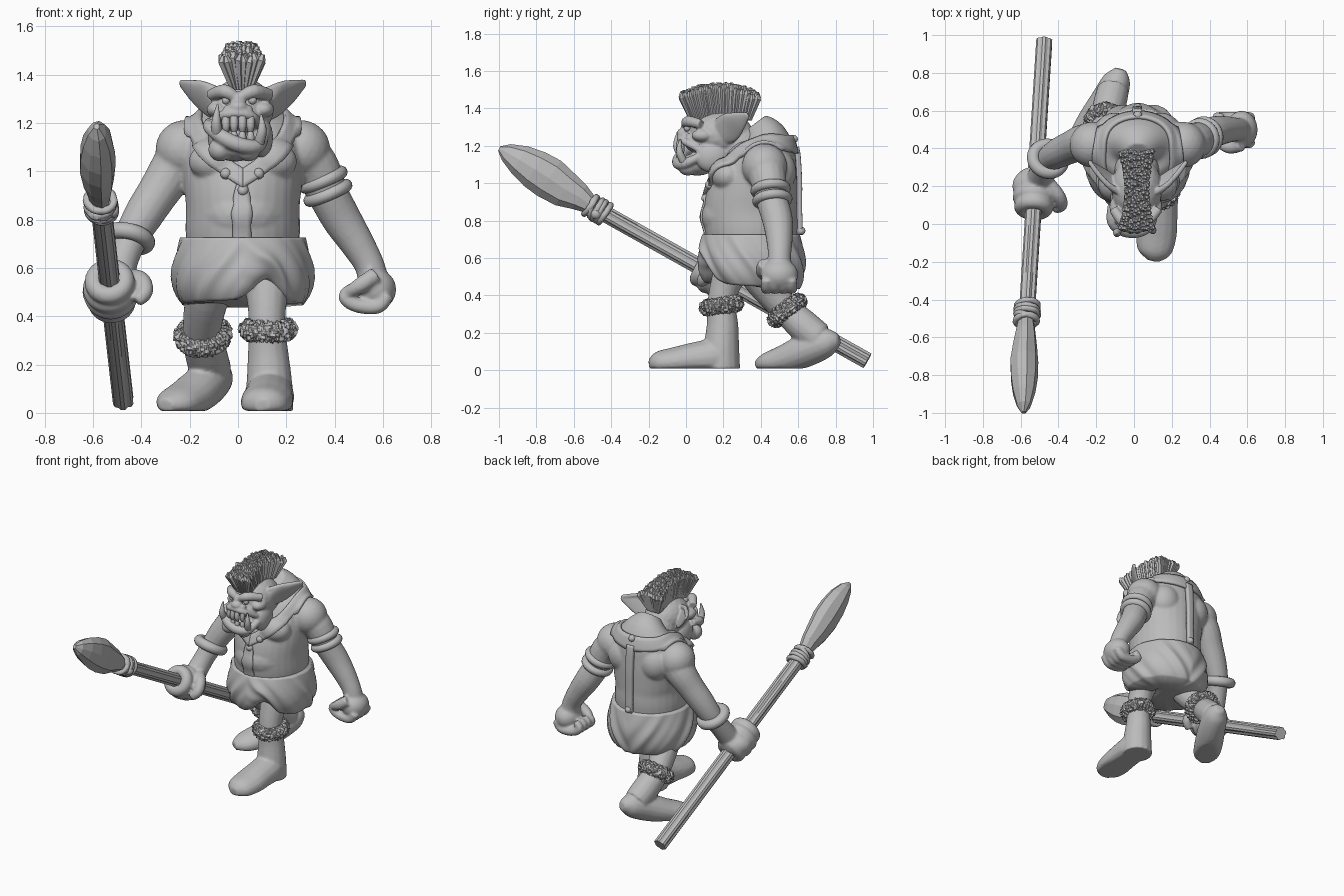
import bpy, bmesh, math, random
from mathutils import Vector, Matrix

random.seed(4)
cube = bpy.data.objects.get("Cube")
if cube:
    bpy.data.objects.remove(cube)

clay = bpy.data.materials.new("clay_grey")
clay.use_nodes = True
clay.diffuse_color = (.5, .5, .5, 1)
clay.node_tree.nodes["Principled BSDF"].inputs["Base Color"].default_value = clay.diffuse_color
MID = .02  # the body's own centre line in x


def spline(points, steps):
    """Smooth path through points of any dimension."""
    path = []
    last = len(points) - 1
    for i in range(last):
        a, b, c, d = (points[min(max(i + o, 0), last)] for o in (-1, 0, 1, 2))
        for j in range(steps):
            t = j / steps
            path.append([q + .5 * t * (r - p + t * (2 * p - 5 * q + 4 * r - s + t * (3 * (q - r) + s - p)))
                         for p, q, r, s in zip(a, b, c, d)])
    path.append(list(points[-1]))
    return path


def skin(bm, rings, closed=False):
    """Join rings of points with quads; cap the ends of open shapes."""
    rows = [[bm.verts.new(p) for p in ring] for ring in rings]
    n = len(rows[0])
    pairs = list(zip(rows, rows[1:])) + ([(rows[-1], rows[0])] if closed else [])
    for lower, upper in pairs:
        for i in range(n):
            bm.faces.new((lower[i], lower[(i + 1) % n], upper[(i + 1) % n], upper[i]))
    if not closed:
        bm.faces.new(rows[0][::-1])
        bm.faces.new(rows[-1])


def sweep(bm, points, n=16, steps=4, groove=0):
    """Tube along points (x, y, z, radius[, second radius])."""
    path = spline([p if len(p) == 5 else (*p, p[3]) for p in points], steps)
    side, rings = Vector((1, 0, 0)), []
    for i, (x, y, z, ru, rv) in enumerate(path):
        tangent = (Vector(path[min(i + 1, len(path) - 1)][:3]) - Vector(path[max(i - 1, 0)][:3])).normalized()
        if abs(tangent.dot(side)) > .98:
            side = Vector((0, 1, 0))
        side = (side - tangent * tangent.dot(side)).normalized()
        up = tangent.cross(side)
        ring = []
        for k in range(n):
            a = math.tau * k / n
            f = 1 - groove * (k % 3 == 0) * random.uniform(.5, 1)
            ring.append(Vector((x, y, z)) + side * (math.cos(a) * abs(ru) * f) + up * (math.sin(a) * abs(rv) * f))
        rings.append(ring)
    skin(bm, rings)


def blob(bm, centre, size, detail=3):
    size = size if isinstance(size, tuple) else (size,) * 3
    matrix = Matrix.Translation(centre) @ Matrix.Diagonal((*size, 1))
    bmesh.ops.create_icosphere(bm, subdivisions=detail, radius=1, matrix=matrix)


def ring(bm, centre, axis, big, small, rough=0, n=32, m=12):
    turn = Vector(axis).to_track_quat('Z', 'Y')
    rings = []
    for i in range(n):
        a = math.tau * i / n
        row = []
        for j in range(m):
            b, r = math.tau * j / m, small + random.uniform(-rough, rough)
            w = big + r * math.cos(b)
            row.append(Vector(centre) + turn @ Vector((w * math.cos(a), w * math.sin(a), r * math.sin(b))))
        rings.append(row)
    skin(bm, rings, closed=True)


def finish(name, bm, smooth=True, voxel=0):
    bmesh.ops.recalc_face_normals(bm, faces=bm.faces[:])
    mesh = bpy.data.meshes.new(name)
    bm.to_mesh(mesh)
    bm.free()
    mesh.materials.append(clay)
    for face in mesh.polygons:
        face.use_smooth = smooth
    obj = bpy.data.objects.new(name, mesh)
    bpy.context.scene.collection.objects.link(obj)
    if voxel:
        remesh = obj.modifiers.new("fuse", 'REMESH')
        remesh.mode, remesh.voxel_size, remesh.use_smooth_shade = 'VOXEL', voxel, True
        relax = obj.modifiers.new("relax", 'SMOOTH')
        relax.factor, relax.iterations = .5, 5
    return obj


def ribbon(name, edge_a, edge_b, target, thick):
    """Leather band between two edges, laid on the body."""
    bm = bmesh.new()
    rows = []
    for a, b in zip(spline(edge_a, 8), spline(edge_b, 8)):
        rows.append([bm.verts.new(Vector(a).lerp(Vector(b), i / 4)) for i in range(5)])
    for low, high in zip(rows, rows[1:]):
        for i in range(4):
            bm.faces.new((low[i], low[i + 1], high[i + 1], high[i]))
    obj = finish(name, bm)
    wrap = obj.modifiers.new("lay_on", 'SHRINKWRAP')
    wrap.target, wrap.wrap_mode, wrap.offset = target, 'ABOVE_SURFACE', thick * .4
    obj.modifiers.new("leather", 'SOLIDIFY').thickness = thick
    obj.modifiers["leather"].offset = 0


# Body: torso, muscles, limbs, fused into one skin
body = bmesh.new()
sweep(body, [(MID, .35, .52, .2, .2), (MID, .35, .72, .235, .245), (MID, .345, .85, .235, .25),
             (MID, .36, .95, .245, .24), (MID, .39, 1.08, .25, .21), (MID, .415, 1.19, .22, .17),
             (MID, .41, 1.26, .15, .12), (MID, .37, 1.32, .07, .07)], n=32)
blob(body, (MID, .26, .82), (.19, .18, .14))
for s in (-1, 1):
    blob(body, (MID + s * .11, .225, 1.04), (.115, .09, .085))
    blob(body, (MID + s * .12, .49, 1.06), (.11, .1, .12))
    blob(body, (MID + s * .24, .42, 1.09), .122)
# left arm and fist
sweep(body, [(.24, .42, 1.09, .115), (.32, .44, 1.02, .098), (.37, .46, .91, .086), (.43, .49, .8, .082),
             (.5, .5, .69, .07), (.548, .5, .6, .062), (.565, .5, .5, .07)])
blob(body, (.57, .5, .51), (.085, .1, .085))
for i in range(4):
    y = .43 + i * .045
    sweep(body, [(.62, y, .49, .028), (.58, y, .44, .03), (.49, y, .445, .03), (.44, y, .48, .027), (.47, y, .52, .02)])
sweep(body, [(.57, .42, .57, .035), (.51, .405, .53, .034), (.46, .42, .5, .026)])
# right arm and gripping hand
sweep(body, [(-.2, .42, 1.09, .115), (-.265, .43, 1.01, .1), (-.325, .41, .92, .088), (-.39, .38, .82, .082),
             (-.44, .35, .73, .072), (-.475, .3, .64, .066), (-.5, .24, .55, .07)])
blob(body, (-.53, .2, .5), (.115, .1, .085))
shaft_start, shaft_end = Vector((-.57, -.52, .885)), Vector((-.475, .97, .05))
shaft_axis = (shaft_end - shaft_start).normalized()
for i in range(4):
    ring(body, shaft_start + shaft_axis * (.7 + .055 * i), shaft_axis, .062 + .014 * math.sin(i + .2), .04)
sweep(body, [(-.46, .22, .56, .04), (-.4, .15, .55, .036), (-.385, .1, .5, .034), (-.42, .08, .46, .026)])
# left leg stands in front, right leg pushes off behind
sweep(body, [(.12, .28, .6, .12), (.12, .22, .48, .086), (.12, .19, .36, .076), (.125, .195, .24, .085),
             (.13, .19, .12, .095), (.13, .19, .0, .1)])
sweep(body, [(.13, .24, .06, .06, .07), (.13, .17, .07, .1, .1), (.126, .05, .06, .105, .09),
             (.118, -.06, .045, .108, .078), (.108, -.15, .035, .088, .065), (.1, -.195, .03, .03, .03)])
sweep(body, [(-.1, .35, .6, .12), (-.13, .41, .47, .092), (-.15, .53, .33, .08), (-.13, .63, .235, .088),
             (-.11, .71, .17, .085)])
sweep(body, [(-.07, .82, .16, .03), (-.09, .76, .15, .075), (-.14, .65, .11, .092, .09), (-.21, .53, .06, .097, .078),
             (-.265, .44, .04, .085, .058), (-.3, .385, .03, .035, .03)])
for v in body.verts:
    v.co.z = max(v.co.z, .008)
body = finish("body", body, voxel=.009)

# Head with brow, muzzle, square jaw and broad pointed ears
head = bmesh.new()
for centre, size in [((.015, .19, 1.26), (.135, .17, .125)), ((.015, .28, 1.2), (.12, .14, .12)),
                     ((.005, .07, 1.22), (.095, .08, .06)), ((-.01, .06, 1.1), (.1, .1, .06)),
                     ((0, -.015, 1.265), (.04, .035, .03)), ((0, .01, 1.29), (.025, .04, .04))]:
    blob(head, centre, size)
for s in (-1, 1):
    blob(head, (.01 + s * .085, .14, 1.14), (.05, .09, .085))
    blob(head, (-.015 + s * .058, .01, 1.09), (.05, .055, .05))
    blob(head, (.01 + s * .095, .09, 1.255), (.045, .06, .035))
    blob(head, (s * .04, -.005, 1.255), (.022, .025, .02))
    sweep(head, [(s * .01, .0, 1.305, .022), (.005 + s * .06, .01, 1.33, .03), (.01 + s * .12, .08, 1.315, .025)])
    sweep(head, [(MID + s * .1, .19, 1.26, .03, .065), (MID + s * .15, .23, 1.29, .018, .075),
                 (MID + s * .21, .28, 1.33, .014, .053), (MID + s * .258, .33, 1.365, .009, .018)])
    sweep(head, [(MID + s * .1, .17, 1.33, .018), (MID + s * .17, .22, 1.36, .015), (MID + s * .255, .33, 1.37, .01)])
# lower and upper lips
sweep(head, [(-.12, .1, 1.2, .02), (-.115, .01, 1.18, .028), (-.055, -.035, 1.135, .032), (.02, -.04, 1.105, .032),
             (.085, -.005, 1.105, .028), (.11, .09, 1.15, .02)])
sweep(head, [(-.1, .07, 1.19, .018), (-.065, -.01, 1.23, .02), (0, -.03, 1.24, .02), (.06, -.01, 1.225, .02),
             (.1, .07, 1.18, .018)])
finish("head", head, voxel=.006)

face = bmesh.new()
for s in (-1, 1):
    blob(face, (.005 + s * .055, .006, 1.293), .018, 2)
finish("eyes", face)

# Two tusks, then rows of broad teeth from both jaws
teeth = bmesh.new()
sweep(teeth, [(-.085, -.02, 1.14, .022), (-.09, -.05, 1.2, .02), (-.085, -.045, 1.275, .004)], n=10)
sweep(teeth, [(.085, -.01, 1.11, .022), (.1, -.035, 1.17, .019), (.095, -.03, 1.235, .004)], n=10)
for i in range(4):
    x = -.05 + i * .034
    y = -.033 + 5 * x * x
    sweep(teeth, [(x, y, 1.225, .017), (x, y - .006, 1.19, .017), (x, y, 1.165, .012)], n=8)
    sweep(teeth, [(x, y, 1.12, .017), (x, y - .004, 1.145, .016), (x, y, 1.17, .008)], n=8)
finish("teeth", teeth)

# Crest of stiff hair, fanned from the scalp
hair = bmesh.new()
for i in range(22):
    s = i / 10.5 - 1
    for j in range(8):
        w = (j - 3.5) / 3.5
        spread = .052 + .03 * s * s
        top = 1.462 + .048 * (1 - s * s) - .01 * w * w + random.uniform(-.012, .012)
        x, y = .015 + w * spread, .178 + s * .2 + random.uniform(-.008, .008)
        sweep(hair, [(.015 + w * .036, .185 + s * .155, 1.34, .013), (x, y, top, .018),
                     (x + random.uniform(-.01, .01), y, top + .022, .008)], n=5, steps=1)
finish("hair_crest", hair, smooth=False)

# Draped loincloth: folds slant away from the front, the hem tucks under
cloth = bmesh.new()
rows = []
for i in range(24):
    t, row = min(1, i / 22), []
    for k in range(128):
        a = math.tau * k / 128 - math.pi
        away = abs((a + 1.5 * math.pi) % math.tau - math.pi)
        hem = .45 - .015 * math.sin(a) + .09 * math.exp(-((a + 1.15) / .33) ** 2)
        phase = 5.5 * away - 4 * t
        drape = .05 * (1 - abs(math.sin(phase))) + .015 * math.sin(3 * phase + 1)
        flare = 1 + drape * min(1, .3 + 1.5 * t) + .1 * math.sin(t * 2.6) - .1 * t ** 6
        flare *= .258 if i < 23 else .1
        row.append((MID + flare * math.cos(a), .35 + flare * math.sin(a), .725 + (hem - .725) * t))
    rows.append(row)
skin(cloth, rows)
finish("loincloth", cloth)


# Collar, back strap and belly panel
def around(half):
    points = [(MID + x, y, z) for x, y, z in half]
    return points + [(2 * MID - x, y, z) for x, y, z in points[-2::-1]]


ribbon("collar", around([(0, .1, .93), (.13, .14, 1.02), (.22, .24, 1.12), (.24, .38, 1.21), (.18, .56, 1.18), (0, .61, 1.16)]),
       around([(0, .12, 1.01), (.08, .15, 1.07), (.15, .24, 1.16), (.17, .38, 1.24), (.12, .5, 1.24), (0, .54, 1.24)]), body, .02)
ribbon("back_strap", [(-.01, .62, 1.2), (-.01, .66, 1), (-.01, .66, .72)],
       [(.045, .62, 1.2), (.045, .66, 1), (.045, .66, .72)], body, .03)
ribbon("belly_panel", [(-.01, .08, .95), (-.035, .04, .85), (-.03, .05, .71)],
       [(.04, .08, .95), (.065, .04, .85), (.06, .05, .71)], body, .01)
studs = bmesh.new()
for place in [(-.05, .125, .99), (.085, .125, .99), (MID, .105, .92), (MID, .575, 1.235), (MID, .615, .745)]:
    blob(studs, place, .024, 2)
finish("studs", studs)

# Bracelets and fur cuffs
bands = bmesh.new()
ring(bands, (-.455, .345, .72), (.2, .4, .9), .08, .034)
for place in [(.352, .452, .965), (.372, .462, .91)]:
    ring(bands, place, (-.42, -.1, 1), .082, .026)
finish("arm_rings", bands)
for name, place, axis in [("left_fur_cuff", (.125, .19, .345), (0, -.15, 1)),
                          ("right_fur_cuff", (-.145, .54, .32), (-.1, -.75, 1))]:
    fur = bmesh.new()
    ring(fur, place, axis, .076, .042, rough=.009, n=90, m=26)
    finish(name, fur, smooth=False)

# Spear: grooved shaft, rope binding and chipped stone head
shaft = bmesh.new()
sweep(shaft, [(*shaft_start.lerp(shaft_end, i / 6), .045) for i in range(7)], n=18, steps=2, groove=.2)
finish("spear_shaft", shaft, smooth=False)
rope = bmesh.new()
for i in range(5):
    tilt = Vector((.3, .15, .25)) * random.uniform(-1, 1)
    ring(rope, shaft_start + shaft_axis * (.01 + .022 * i), shaft_axis + tilt, .056, .016, rough=.002)
blob(rope, shaft_start + Vector((.05, .04, -.05)), .03, 2)
finish("spear_rope", rope)
stone = bmesh.new()
sweep(stone, [(-.57, -.5, .875, .04, .045), (-.572, -.57, .925, .055, .075), (-.576, -.645, .965, .067, .1),
              (-.58, -.73, 1.025, .078, .115), (-.58, -.81, 1.075, .076, .108), (-.58, -.89, 1.125, .064, .085),
              (-.582, -.96, 1.165, .04, .05), (-.585, -.998, 1.185, .012, .014)], n=9, steps=1, groove=.1)
finish("spear_head", stone, smooth=False)
